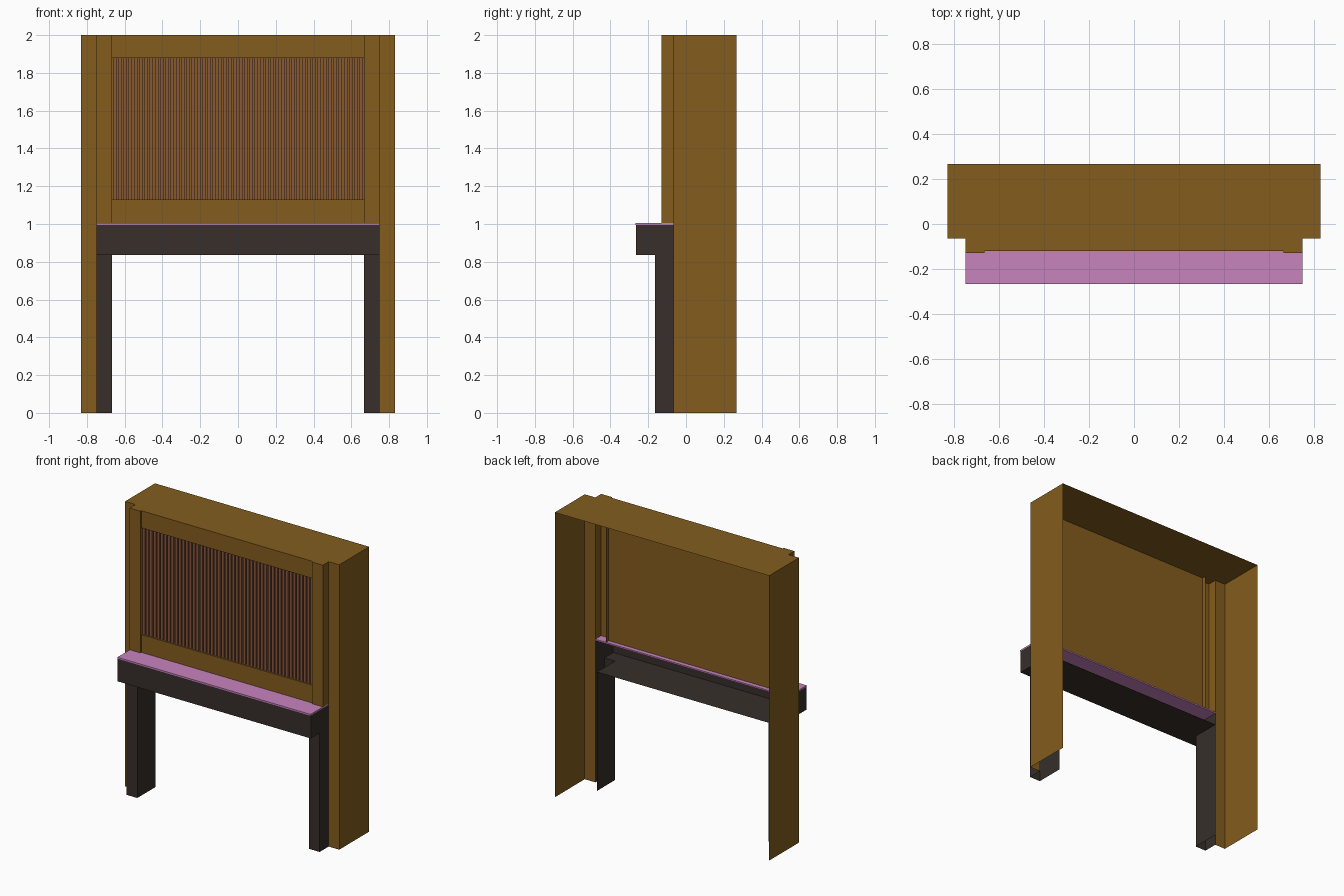
import bpy
import bmesh

if "Cube" in bpy.data.objects:
    bpy.data.objects.remove(bpy.data.objects["Cube"])


def material(name, rgb):
    m = bpy.data.materials.new(name)
    m.diffuse_color = (*rgb, 1)
    m.use_nodes = True
    m.node_tree.nodes["Principled BSDF"].inputs["Base Color"].default_value = m.diffuse_color
    return m


GOLD = material("golden_wood", (0.23, 0.11, 0.013))
DARK = material("dark_wood", (0.038, 0.028, 0.023))
BROWN = material("red_brown_wood", (0.25, 0.095, 0.045))
PINK = material("pink_top", (0.58, 0.23, 0.51))


def add_box(bm, x, y, z, sides="LRFKTB"):
    """Box shell; sides lists the walls kept: Left Right Front bacK Top Bottom."""
    v = [bm.verts.new((a, b, c)) for a in x for b in y for c in z]
    walls = {"L": (0, 1, 3, 2), "R": (4, 6, 7, 5), "F": (0, 4, 5, 1),
             "K": (2, 3, 7, 6), "B": (0, 2, 6, 4), "T": (1, 5, 7, 3)}
    for s in sides:
        bm.faces.new([v[i] for i in walls[s]])
    for p in v:
        if not p.link_faces:
            bm.verts.remove(p)


def part(name, mat, boxes, mirror=False):
    bm = bmesh.new()
    for b in boxes:
        add_box(bm, *b)
    me = bpy.data.meshes.new(name)
    bm.to_mesh(me)
    bm.free()
    me.materials.append(mat)
    ob = bpy.data.objects.new(name, me)
    bpy.context.collection.objects.link(ob)
    if mirror:
        ob.modifiers.new("mirror", "MIRROR").use_axis[0] = True
    return ob


OUT, MID, INN = 0.832, 0.75, 0.667      # half widths of shell, stile and opening
FRONT, BACK = -0.065, 0.267             # depth of the outer shell
DESK = 1.005                            # height of the shelf surface
LEDGE = 0.035                           # rear end of the lower lining

# Outer shell, open at the back and the bottom
part("shell_side", GOLD, [((MID, OUT), (FRONT, BACK), (0, 2), "RF")], True)
part("shell_top", GOLD, [((-OUT, OUT), (FRONT, BACK), (0, 2), "T")])

# Projecting stiles either side of the screen
part("screen_stile", GOLD,
     [((INN, MID), (-0.13, FRONT), (DESK, 2), "LRFT")], True)

# Rails above and below the slats
part("screen_rails", GOLD, [
    ((-INN, INN), (-0.12, -0.095), (1.88, 2), "FB"),
    ((-INN, INN), (-0.12, FRONT), (1.88, 2), "T"),
    ((-INN, INN), (-0.12, -0.095), (DESK, 1.13), "FT"),
])
part("screen_backing", GOLD, [((-INN, INN), (-0.095, 0), (DESK, 2), "F")])

# Row of narrow vertical slats
COUNT = 48
step = 2 * INN / COUNT
part("slats", BROWN, [
    ((-INN + (i + 0.15) * step, -INN + (i + 0.85) * step),
     (-0.112, -0.095), (1.13, 1.88), "LRF") for i in range(COUNT)])

# Shelf with its pink surface
part("shelf_surface", PINK, [((-MID, MID), (-0.267, FRONT), (0.995, DESK))])
part("shelf_apron", DARK, [
    ((-MID, MID), (-0.264, FRONT), (0.835, 0.995), "LRF"),
    ((-MID, MID), (-0.264, -0.165), (0.835, 1), "B"),
    ((-INN, INN), (-0.165, LEDGE), (0.835, 1), "B"),
])

# Legs: the inner wall runs back to line the opening
part("leg", DARK, [
    ((INN, MID), (-0.165, FRONT), (0, 0.835), "RF"),
    ((INN, MID), (-0.165, LEDGE), (0, 0.835), "L"),
], True)
